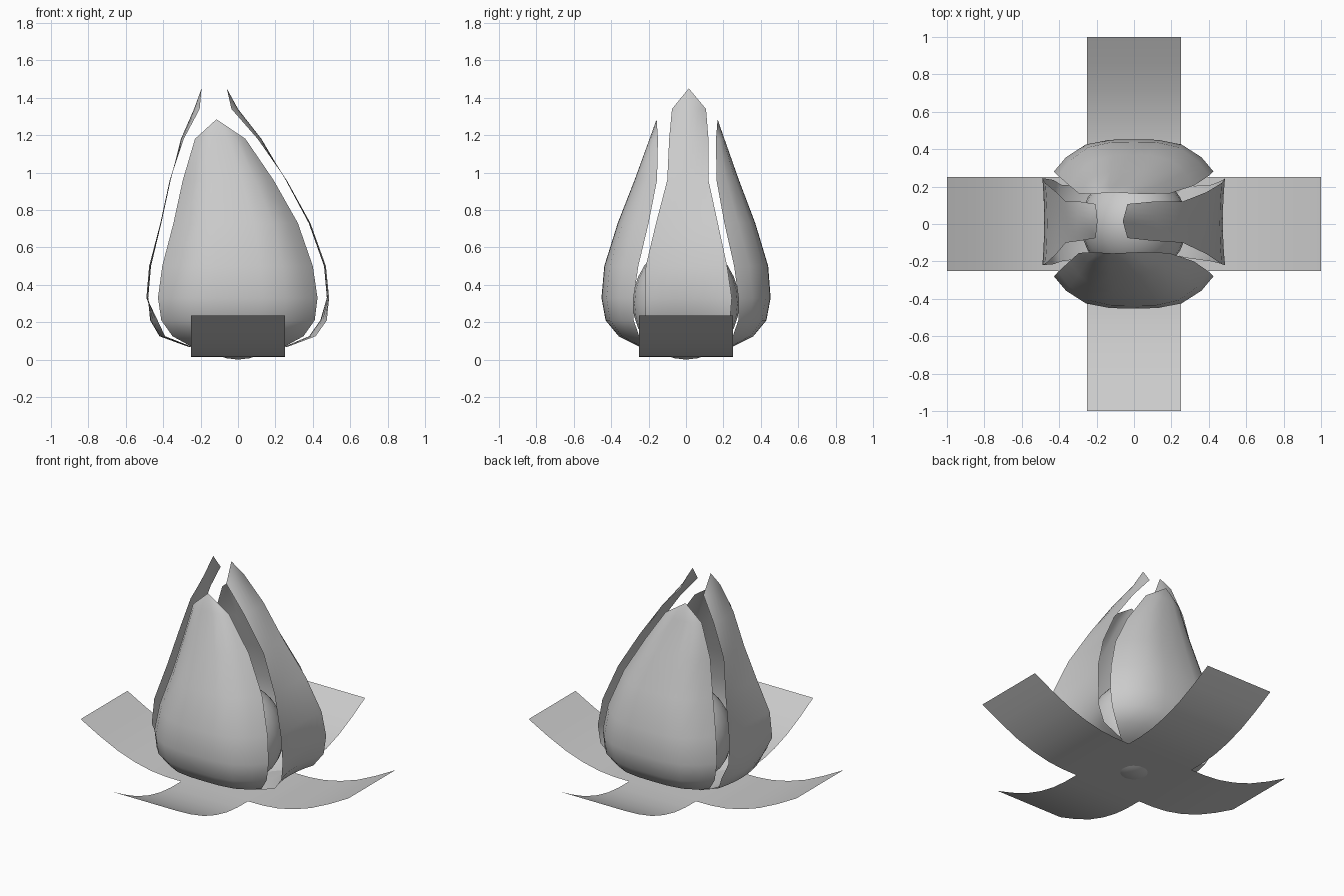
import bpy, math

if "Cube" in bpy.data.objects:
    bpy.data.objects.remove(bpy.data.objects["Cube"])

grey = bpy.data.materials.new("light_grey")
grey.diffuse_color = (0.6, 0.6, 0.6, 1)
grey.use_nodes = True
grey.node_tree.nodes["Principled BSDF"].inputs["Base Color"].default_value = grey.diffuse_color


def add_mesh(name, verts, faces):
    me = bpy.data.meshes.new(name)
    me.from_pydata(verts, [], faces)
    me.materials.append(grey)
    for p in me.polygons:
        p.use_smooth = True
    me.update()
    ob = bpy.data.objects.new(name, me)
    bpy.context.collection.objects.link(ob)
    return ob


COLS = (-1, -0.85, -0.6, -0.3, 0, 0.3, 0.6, 0.85, 1)


def petal(name, rows, tip, power, place, flip):
    """rows: height, outward distance at middle, at edges, low side, high side."""
    verts, faces = [], []
    n = len(COLS)
    for z, mid, edge, lo, hi in rows:
        for t in COLS:
            side = (lo + hi) / 2 + t * (hi - lo) / 2
            out = mid + (edge - mid) * abs(t) ** power
            verts.append(place(out, side, z))
    for r in range(len(rows) - 1):
        for c in range(n - 1):
            a = r * n + c
            faces.append((a, a + 1, a + n + 1, a + n))
    # pointed tip
    verts.append(place(*tip))
    last = (len(rows) - 1) * n
    faces += [(last + c, last + c + 1, len(verts) - 1) for c in range(n - 1)]
    if flip:
        faces = [f[::-1] for f in faces]
    return add_mesh(name, verts, faces)


# broad cupped petals, front and back
broad = [(0.02, 0.02, 0.02, -0.1, 0.1),
         (0.07, 0.25, 0.18, -0.25, 0.25),
         (0.125, 0.36, 0.25, -0.35, 0.35),
         (0.21, 0.43, 0.28, -0.41, 0.41),
         (0.33, 0.452, 0.28, -0.428, 0.425),
         (0.50, 0.437, 0.255, -0.405, 0.40),
         (0.73, 0.365, 0.20, -0.345, 0.32),
         (0.96, 0.275, 0.155, -0.295, 0.19),
         (1.18, 0.195, 0.15, -0.23, 0.04)]
petal("front_petal", broad, (0.157, -0.115, 1.285), 3.6,
      lambda o, s, z: (s, -o, z), False)
petal("back_petal", broad, (0.157, -0.115, 1.285), 3.6,
      lambda o, s, z: (s, o + 0.012 * max(0, z - 0.3), z), True)

# narrow side petals: shared heights and widths, separate leaning profiles
widths = [(0.02, -0.1, 0.1), (0.07, -0.18, 0.20), (0.125, -0.20, 0.21),
          (0.21, -0.215, 0.235), (0.33, -0.22, 0.245), (0.50, -0.215, 0.22),
          (0.73, -0.16, 0.17), (0.96, -0.10, 0.12), (1.18, -0.09, 0.12),
          (1.34, -0.075, 0.107)]
right = [(0.02, 0.02), (0.25, 0.27), (0.38, 0.415), (0.44, 0.475), (0.475, 0.487),
         (0.46, 0.47), (0.378, 0.387), (0.255, 0.26), (0.125, 0.105), (0.0, -0.035)]
left = [(0.02, 0.02), (0.27, 0.25), (0.42, 0.39), (0.47, 0.43), (0.48, 0.49),
        (0.465, 0.475), (0.41, 0.415), (0.36, 0.365), (0.305, 0.29), (0.235, 0.205)]


def side_rows(profile):
    return [(z, m, e, lo, hi) for (z, lo, hi), (m, e) in zip(widths, profile)]


petal("right_petal", side_rows(right), (-0.06, 0.015, 1.45), 2,
      lambda o, s, z: (o, s, z), False)
petal("left_petal", side_rows(left), (0.195, 0.015, 1.45), 2,
      lambda o, s, z: (-o, s, z), True)

# cross of four upturned leaves around a flat square
W = 0.25
curve = [(W, 0.015), (0.36, 0.016), (0.47, 0.026), (0.59, 0.052),
         (0.72, 0.095), (0.86, 0.16), (1.0, 0.235)]
verts = [(-W, -W, 0.015), (W, -W, 0.015), (W, W, 0.015), (-W, W, 0.015)]
faces = [(0, 1, 2, 3)]
for k in range(4):
    ang = k * math.pi / 2
    c, s = round(math.cos(ang)), round(math.sin(ang))
    pair = ((1 + k) % 4, (2 + k) % 4)
    for r, z in curve[1:]:
        i = len(verts)
        for y in (-W, W):
            verts.append((r * c - y * s, r * s + y * c, z))
        faces.append((pair[0], i, i + 1, pair[1]))
        pair = (i, i + 1)
add_mesh("base_leaves", verts, faces)

# rounded heart of the bud, slightly taller above its middle
bpy.ops.mesh.primitive_uv_sphere_add(segments=24, ring_count=14, radius=1,
                                     location=(0, 0, 0.3))
heart = bpy.context.object
heart.name = "bud_heart"
for v in heart.data.vertices:
    v.co.x *= 0.285
    v.co.y *= 0.285
    v.co.z *= 0.325 if v.co.z > 0 else 0.3
heart.data.materials.append(grey)
bpy.ops.object.shade_smooth()
